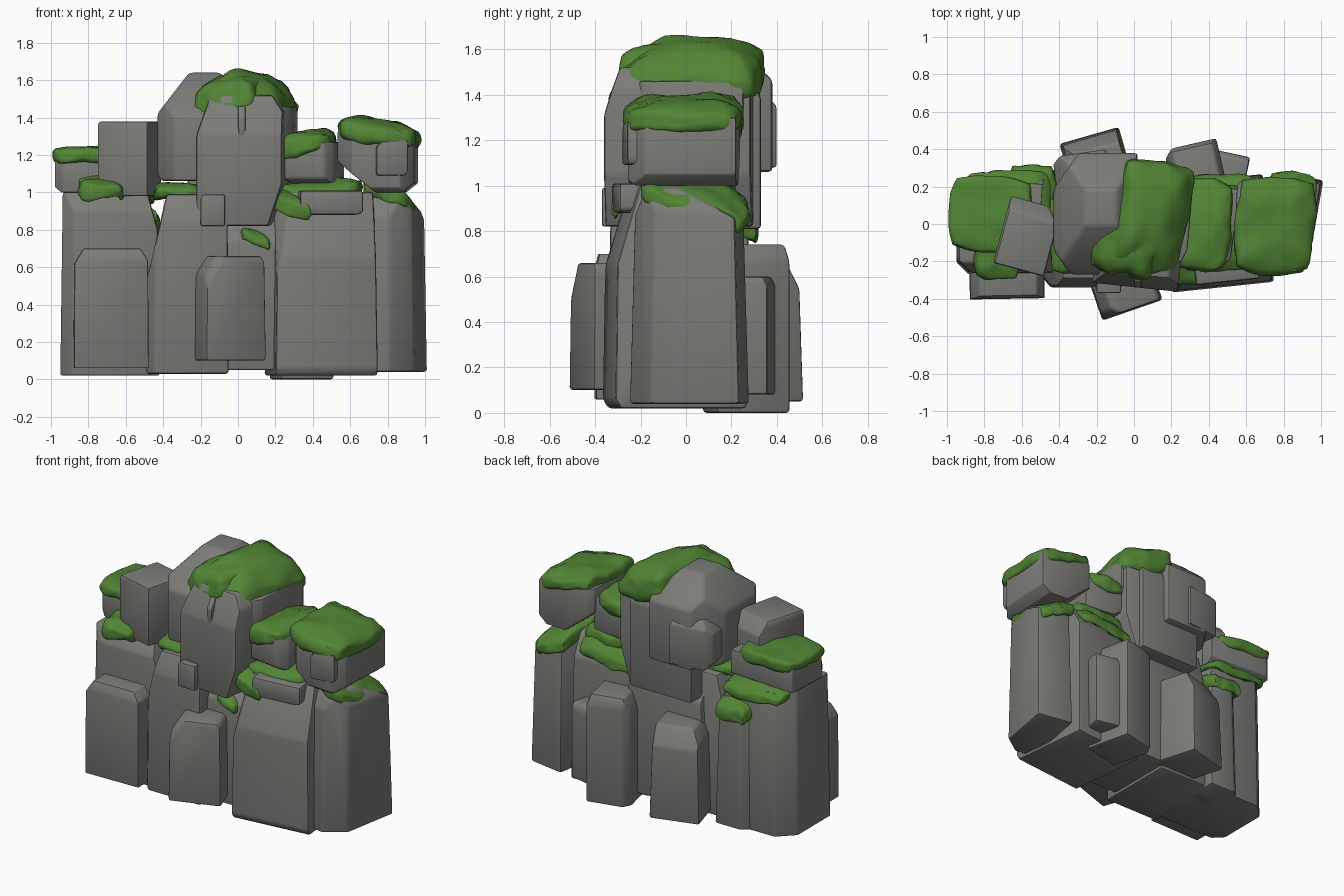
import bpy, bmesh, math
from mathutils import Vector, Matrix, noise

cube = bpy.data.objects.get("Cube")
if cube:
    bpy.data.objects.remove(cube, do_unlink=True)


def material(name, color):
    mat = bpy.data.materials.new(name)
    mat.use_nodes = True
    mat.diffuse_color = color
    mat.node_tree.nodes["Principled BSDF"].inputs["Base Color"].default_value = color
    mat.node_tree.nodes["Principled BSDF"].inputs["Roughness"].default_value = 0.9
    return mat


STONE = material("stone grey", (0.2, 0.2, 0.188, 1))
MOSS = material("moss green", (0.085, 0.235, 0.035, 1))
SIDES = {"left": (-1, 0, 0), "right": (1, 0, 0), "front": (0, -1, 0),
         "back": (0, 1, 0), "top": (0, 0, 1), "bottom": (0, 0, -1)}


def finish(name, bm, mat, angle):
    bmesh.ops.recalc_face_normals(bm, faces=bm.faces)
    mesh = bpy.data.meshes.new(name)
    bm.to_mesh(mesh)
    bm.free()
    mesh.materials.append(mat)
    mesh.shade_smooth()
    mesh.set_sharp_from_angle(angle=math.radians(angle))
    obj = bpy.data.objects.new(name, mesh)
    bpy.context.collection.objects.link(obj)
    return obj


def placement(x, y, z, turn):
    """Centre of the three ranges with a turn about z, and the half sizes."""
    ranges = (x, y, z)
    centre = Vector([(a + b) / 2 for a, b in ranges])
    half = Vector([(b - a) / 2 for a, b in ranges])
    return Matrix.Translation(centre) @ Matrix.Rotation(math.radians(turn), 4, "Z"), half


def rock(name, x, y, z, turn=0, taper=1.0, bevel=0.015, cuts={}):
    """Block chipped by planes: each cut names the sides it faces and its depth."""
    place, half = placement(x, y, z, turn)
    bm = bmesh.new()
    bmesh.ops.create_cube(bm, size=2)
    for sides, depth in cuts.items():
        normal = sum((Vector(SIDES[s]) for s in sides.split()), Vector())
        reach = sum(abs(c) for c in normal) - depth
        point = normal * reach / normal.length_squared
        bmesh.ops.bisect_plane(bm, geom=bm.verts[:] + bm.edges[:] + bm.faces[:],
                               plane_co=point, plane_no=normal, clear_outer=True)
        bmesh.ops.holes_fill(bm, edges=[e for e in bm.edges if e.is_boundary])
    bmesh.ops.remove_doubles(bm, verts=bm.verts, dist=0.01)
    for v in bm.verts:
        grow = 1 + (taper - 1) * (v.co.z + 1) / 2
        v.co = place @ Vector((v.co.x * grow * half.x, v.co.y * grow * half.y, v.co.z * half.z))
    bmesh.ops.bevel(bm, geom=bm.edges[:], offset=bevel, segments=2, profile=0.5,
                    affect="EDGES", clamp_overlap=True)
    return finish(name, bm, STONE, 32)


def moss(name, x, y, z, turn=0, slope=(0, 0), droop=0.4, lumps=0.018):
    """Soft pad with a wavy hanging rim, tilted by its slope in x and y."""
    place, half = placement(x, y, z, turn)
    bm = bmesh.new()
    bmesh.ops.create_cube(bm, size=2)
    bmesh.ops.subdivide_edges(bm, edges=bm.edges[:], cuts=11, use_grid_fill=True)
    for v in bm.verts:
        p = v.co.copy()
        # rounded-square plan with a swollen rim
        p.x, p.y = p.x * math.sqrt(1 - p.y ** 2 / 4.5), p.y * math.sqrt(1 - p.x ** 2 / 4.5)
        rim = min(1, max(abs(v.co.x), abs(v.co.y)))
        swell = 1.05 - 0.08 * abs(v.co.z) ** 3
        p = Vector((p.x * half.x * swell, p.y * half.y * swell, p.z * half.z))
        p.z -= 2 * half.z * droop * rim ** 3
        p.z += p.x * slope[0] + p.y * slope[1]
        p = place @ p
        wave = noise.noise_vector(p * 9) + noise.noise_vector(p * 20) * 0.5
        wave.z *= 1 if v.co.z > 0.9 else 1.6
        v.co = p + wave * lumps
    bmesh.ops.smooth_vert(bm, verts=bm.verts, factor=0.4, use_axis_x=True,
                          use_axis_y=True, use_axis_z=True)
    return finish(name, bm, MOSS, 60)


# Tall columns of the cliff wall
rock("left_column", (-.95, -.42), (-.27, .25), (.02, 1), taper=.95,
     cuts={"front top": .2, "front left": .25, "right right top": .4,
           "back left top": .35, "back left": .4})
rock("middle_left_column", (-.49, -.05), (-.34, .22), (.03, .99), taper=.97,
     cuts={"left left top": .95, "front left": .2, "front front top": .3})
rock("core_column", (-.3, .28), (-.26, .26), (.05, .86), taper=.95,
     cuts={"front top": .3, "back top": .2})
rock("right_column", (.17, .72), (-.34, .24), (.02, 1), turn=6, taper=.95,
     cuts={"front front top": .7, "front left left top": .9, "back top": .3,
           "front bottom": .08})
rock("far_right_column", (.71, .97), (-.25, .26), (.04, .99), turn=-10, taper=.9,
     cuts={"front front right": .9, "right top top": .4, "front top": .25,
           "back top top top top": 1.1})
rock("rear_left_column", (-.68, -.42), (.05, .29), (.02, .86), taper=.85,
     cuts={"back left": .5, "back top": .2})

# Low rocks leaning on the front and back
rock("front_left_rock", (-.88, -.48), (-.4, -.1), (.06, .7), turn=1, taper=.98,
     cuts={"left top": .25, "right top": .2, "front front top": .18})
rock("front_centre_rock", (-.23, .11), (-.47, -.15), (.1, .66), turn=19, taper=.96,
     cuts={"left top": .35, "front left top": .6, "right top": .12})
rock("rear_right_rock", (.19, .48), (.1, .43), (0, .74), turn=13,
     cuts={"right top": .2, "left top": .3, "back back top": .2, "back left": .3})
rock("rear_right_chip", (.4, .6), (.15, .38), (.08, .6), turn=-12,
     cuts={"back top": .15})
rock("rear_left_rock", (-.36, -.03), (.15, .48), (.05, .67), turn=16, taper=.9,
     cuts={"back top": .4, "left top": .3})

# Summit stones
rock("summit_slab", (-.19, .27), (-.34, .31), (.82, 1.52), turn=-6,
     cuts={"right right bottom": .65, "left left top": .6, "front front front top": .6,
           "right top": .25})
rock("summit_boulder", (-.43, .02), (-.27, .38), (1.06, 1.64), bevel=.02,
     cuts={"left top": .75, "front left": .4, "back left": .6, "back top": .6,
           "front top": .8, "right top": .5, "left bottom": .1})
rock("summit_rear_slab", (-.27, .2), (.05, .33), (.81, 1.45),
     cuts={"back top": .2})
rock("summit_rear_chip", (-.42, -.13), (.12, .38), (1.08, 1.4), turn=8,
     cuts={"back top": .3, "left top": .5, "right top": .3, "back left": .3,
           "left bottom": .3})
rock("summit_side_chip", (.1, .3), (-.2, .26), (1.22, 1.46), turn=-5,
     cuts={"right bottom": .4, "front right": .3})
rock("summit_front_chip", (0, .04), (-.34, -.25), (1.3, 1.46), bevel=.008,
     cuts={"left left bottom": .7, "front top": .8})
rock("summit_foot_chip", (-.2, -.07), (-.37, -.2), (.82, .99),
     cuts={"left top": .2})

# Stones perched on the left and right shoulders
rock("left_perch_stone", (-.97, -.5), (-.12, .23), (1, 1.2), turn=-4,
     cuts={"left left bottom": .3, "front left": .2, "back bottom": .4, "back left": .15})
rock("left_tilted_block", (-.71, -.43), (-.25, .12), (.98, 1.38), turn=-15,
     cuts={"back right": .5, "back top": .4, "left left top": .12})
rock("right_perch_stone", (.54, .95), (-.25, .23), (1, 1.33), turn=-3, bevel=.02,
     cuts={"front bottom": .15, "left bottom": 1, "right bottom": .3,
           "front left": .4, "front right": .35, "right top top": .4, "back left": .15})
rock("right_perch_chip", (.73, .9), (-.27, -.12), (1.09, 1.28), turn=8,
     cuts={"left top": .4, "right bottom": .2})
rock("right_inner_stone", (.22, .54), (-.23, .21), (1.04, 1.27), turn=-8,
     cuts={"left bottom": .6, "front bottom": .3, "front right": .3})
rock("right_ledge", (.32, .66), (-.31, -.08), (.88, 1.01), turn=6,
     cuts={"left left bottom": .5, "right bottom": .2})

# Moss caps
moss("summit_moss", (-.1, .28), (-.26, .33), (1.48, 1.645), turn=-10,
     slope=(-.25, .02), droop=.55)
moss("summit_front_moss", (-.22, .12), (-.27, .02), (1.49, 1.62), turn=-12,
     slope=(.15, .2), droop=.35)
moss("summit_rear_moss", (-.27, .08), (.18, .33), (1.47, 1.56), slope=(.15, -.3))
moss("left_perch_moss", (-.98, -.56), (-.14, .25), (1.17, 1.245), turn=-4, droop=.15,
     lumps=.012)
moss("right_perch_moss", (.55, .96), (-.26, .24), (1.3, 1.39), turn=-3,
     slope=(-.16, .02), droop=.35)
moss("right_inner_moss", (.22, .51), (-.24, .23), (1.23, 1.33), turn=-6,
     slope=(.12, 0), droop=.3)

# Moss on the column tops
moss("left_column_front_moss", (-.85, -.62), (-.29, -.05), (1, 1.08),
     slope=(-.1, .15), droop=.3)
moss("left_column_rear_moss", (-.9, -.45), (.02, .28), (.97, 1.03), slope=(0, -.2))
moss("rear_left_column_moss", (-.66, -.43), (.1, .31), (.82, .91), slope=(0, -.35))
moss("middle_left_moss", (-.45, -.2), (-.26, .15), (.98, 1.05), droop=.3)
moss("right_column_moss", (.2, .65), (-.24, .2), (.98, 1.07), slope=(.06, 0), droop=.3)
moss("right_column_lip_moss", (.16, .4), (-.32, -.12), (.92, 1), turn=-8,
     slope=(-.25, .1))
moss("right_column_rear_moss", (.24, .64), (.04, .26), (.93, 1.01), slope=(.1, -.4))
moss("far_right_column_moss", (.69, .95), (-.18, .27), (.92, 1.01), turn=-10,
     slope=(-.35, -.3), droop=.35)
moss("core_moss", (.02, .17), (-.28, -.12), (.75, .8), slope=(-.4, .2), lumps=.01)
